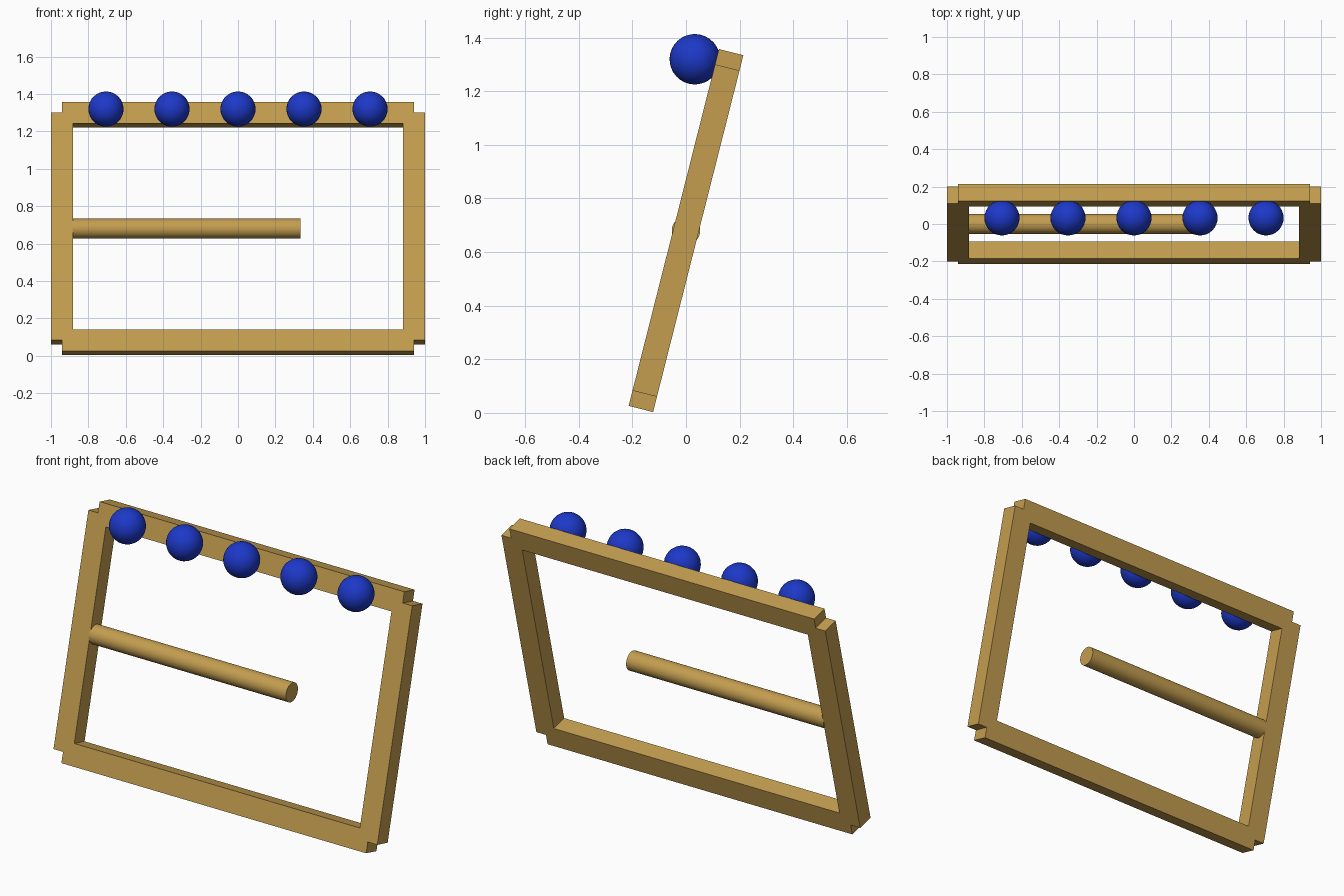
import bpy
from math import radians, pi
from mathutils import Matrix

if "Cube" in bpy.data.objects:
    bpy.data.objects.remove(bpy.data.objects["Cube"])

TILT = radians(-14.2)
FRAME = Matrix.Translation((0, 0, 0.68)) @ Matrix.Rotation(TILT, 4, 'X')
BAR, DEPTH = 0.118, 0.094     # bar width and thickness
CX, CZ = 0.941, 0.6275        # bar centre lines in the frame plane


def material(name, color):
    m = bpy.data.materials.new(name)
    m.diffuse_color = (*color, 1)
    m.use_nodes = True
    m.node_tree.nodes["Principled BSDF"].inputs["Base Color"].default_value = m.diffuse_color
    return m


wood = material("wood", (0.55, 0.34, 0.08))
blue = material("blue", (0.012, 0.04, 0.58))


def place(name, mat, loc, rot=Matrix()):
    ob = bpy.context.object
    ob.name = name
    ob.data.materials.append(mat)
    ob.matrix_world = FRAME @ Matrix.Translation(loc) @ rot
    return ob


def bar(name, loc, size):
    bpy.ops.mesh.primitive_cube_add(size=1)
    ob = bpy.context.object
    ob.data.transform(Matrix.Diagonal((*size, 1)))
    place(name, wood, loc)


# Frame: bars meet at their centre lines, leaving notched corners
for name, s in (("left", -1), ("right", 1)):
    bar(name + "_upright", (s * CX, 0, 0), (BAR, DEPTH, 2 * CZ))
for name, s in (("bottom", -1), ("top", 1)):
    bar(name + "_rail", (0, 0, s * CZ), (2 * CX, DEPTH, BAR))

# Rod reaching in from the left upright
x0, x1 = -0.885, 0.333
bpy.ops.mesh.primitive_cylinder_add(vertices=32, radius=0.053, depth=x1 - x0)
place("rod", wood, ((x0 + x1) / 2, 0, 0), Matrix.Rotation(pi / 2, 4, 'Y'))
bpy.ops.object.shade_smooth_by_angle(angle=radians(40))

# Row of balls on the front of the top rail
for i in range(5):
    bpy.ops.mesh.primitive_uv_sphere_add(segments=32, ring_count=16, radius=0.094)
    place(f"ball_{i + 1}", blue, ((i - 2) * 0.353, -0.125, CZ))
    bpy.ops.object.shade_smooth()
